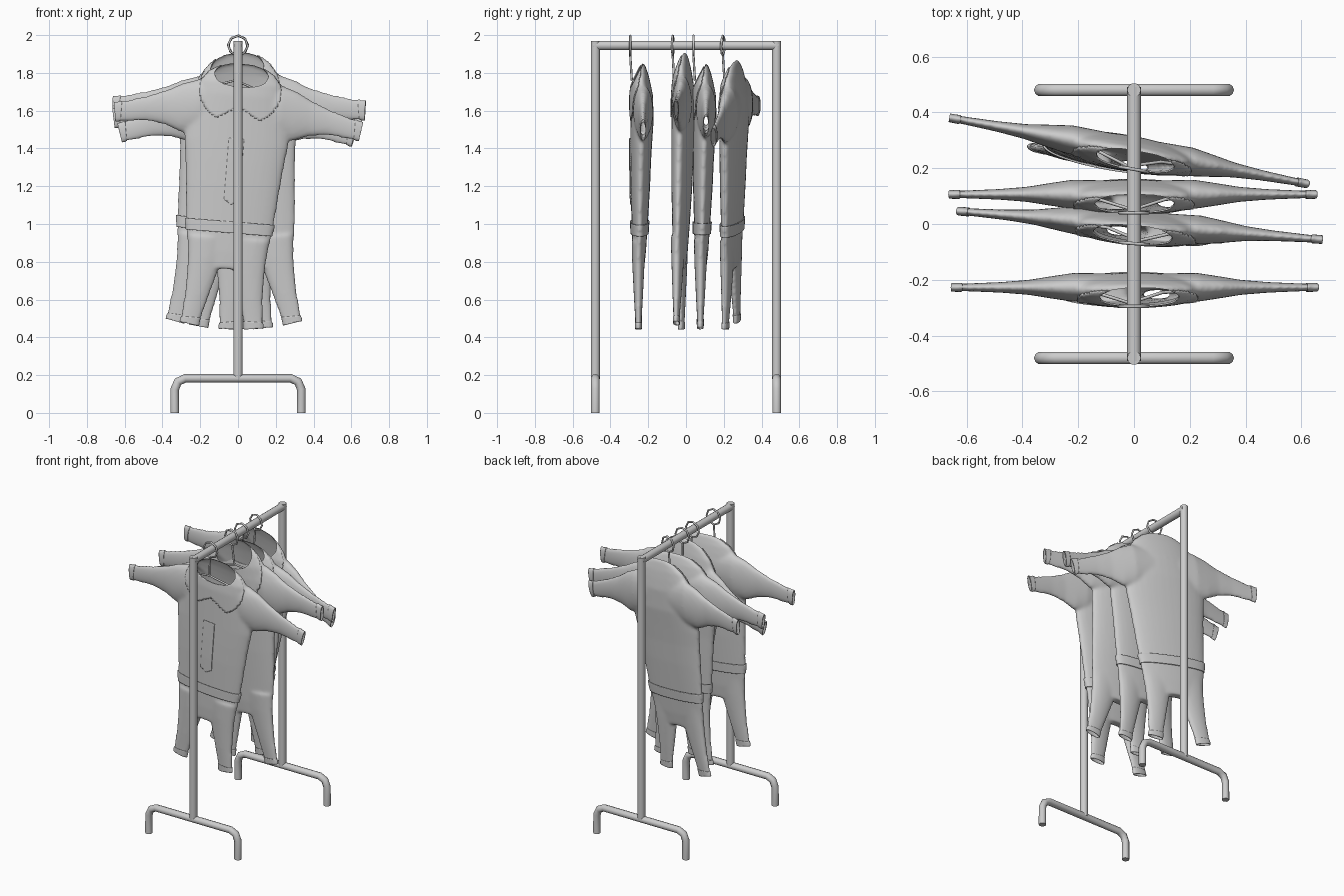
import bpy, bmesh, math
from mathutils import Matrix, Vector

if "Cube" in bpy.data.objects:
    bpy.data.objects.remove(bpy.data.objects["Cube"])

PIVOT = 1.95  # height of the rail the hangers swing on


def tube(name, pts, r, cyclic=False, res=3):
    cu = bpy.data.curves.new(name, 'CURVE')
    cu.dimensions = '3D'
    cu.bevel_depth, cu.bevel_resolution, cu.use_fill_caps = r, res, True
    sp = cu.splines.new('POLY')
    sp.points.add(len(pts) - 1)
    for p, c in zip(sp.points, pts):
        p.co = (*c, 1)
    sp.use_cyclic_u = cyclic
    ob = bpy.data.objects.new(name, cu)
    bpy.context.collection.objects.link(ob)
    return ob


def loft(bm, rings, place, n=32):
    """Closed skin through ellipses; place(ring, cos, sin) gives a point."""
    rows = []
    for ring in rings:
        rows.append([bm.verts.new(place(ring, math.cos(2 * math.pi * i / n),
                                        math.sin(2 * math.pi * i / n))) for i in range(n)])
    for a, b in zip(rows, rows[1:]):
        for i in range(n):
            j = (i + 1) % n
            bm.faces.new((a[i], a[j], b[j], b[i]))
    bm.faces.new(rows[0])
    bm.faces.new(rows[-1])


def garment_base():
    """Body, sleeves and legs fused into one soft skin."""
    bm = bmesh.new()
    # torso: z, half width, centre y, half depth
    torso = [(1.865, .06, .062, .012), (1.845, .12, .062, .02), (1.80, .185, .06, .036),
             (1.75, .22, .057, .05), (1.68, .24, .06, .06), (1.55, .275, .062, .062),
             (1.43, .278, .058, .058), (1.33, .265, .055, .055), (1.2, .252, .053, .052),
             (1.0, .234, .05, .043), (.85, .213, .047, .036), (.76, .18, .045, .028)]
    loft(bm, torso, lambda r, c, s: (r[1] * c, r[2] + r[3] * s, r[0]))
    # sleeve: x, centre z, half height, half depth
    sleeve = [(.08, 1.63, .12, .05), (.22, 1.61, .145, .052), (.30, 1.594, .132, .040),
              (.38, 1.588, .095, .027), (.48, 1.575, .068, .019), (.60, 1.55, .057, .014),
              (.69, 1.535, .054, .012)]
    # leg: z, centre x, half width, half depth
    leg = [(.92, .112, .105, .036), (.80, .117, .092, .033), (.72, .127, .08, .029),
           (.60, .145, .064, .023), (.50, .163, .056, .017), (.41, .178, .053, .014)]
    for m in (-1, 1):
        loft(bm, sleeve, lambda r, c, s: (m * r[0], .068 + r[3] * s, r[1] + r[2] * c))
        loft(bm, leg, lambda r, c, s: (m * (r[1] + r[2] * c), .043 + r[3] * s, r[0]))
    bmesh.ops.recalc_face_normals(bm, faces=bm.faces)
    me = bpy.data.meshes.new("garment_base")
    bm.to_mesh(me)
    bm.free()
    ob = bpy.data.objects.new("garment_base", me)
    bpy.context.collection.objects.link(ob)
    rm = ob.modifiers.new("fuse", 'REMESH')
    rm.mode, rm.voxel_size = 'VOXEL', .010
    sm = ob.modifiers.new("soften", 'SMOOTH')
    sm.factor, sm.iterations = .5, 8
    deps = bpy.context.evaluated_depsgraph_get()
    out = bpy.data.meshes.new_from_object(ob.evaluated_get(deps))
    bpy.data.objects.remove(ob)
    return out


def cut(bm, co, no):
    """Remove everything on the side the normal points to."""
    bmesh.ops.bisect_plane(bm, geom=bm.verts[:] + bm.edges[:] + bm.faces[:], plane_co=co,
                           plane_no=no, clear_outer=True)


def piece(name, base, matrix, top, cuts, keep=None, grow=0.0, thick=0.0):
    """Part of the garment skin, trimmed by planes and lifted off the cloth."""
    bm = bmesh.new()
    bm.from_mesh(base)
    bm.normal_update()
    for co, no in cuts:
        cut(bm, co, no)
    if keep:
        bmesh.ops.delete(bm, geom=[f for f in bm.faces if not keep(f.calc_center_median())],
                         context='FACES')
    for v, n in [(v, v.normal.copy()) for v in bm.verts]:
        v.co += n * grow
        if v.co.z > 1.7:
            v.co.z = 1.7 + (v.co.z - 1.7) * top
    for f in bm.faces:
        f.smooth = True
    me = bpy.data.meshes.new(name)
    bm.to_mesh(me)
    bm.free()
    ob = bpy.data.objects.new(name, me)
    bpy.context.collection.objects.link(ob)
    if thick:
        so = ob.modifiers.new("thickness", 'SOLIDIFY')
        so.thickness, so.offset = thick, -1
    ob.matrix_world = matrix
    return ob


# rack: posts, rail and bent feet
tube("rail", [(0, -.49, 1.945), (0, .49, 1.945)], .025)
foot = [(.335, 0), (.335, .125), (.318, .165), (.28, .183)]
for tag, y in (("front", -.48), ("back", .48)):
    tube(tag + "_post", [(0, y, .18), (0, y, 1.968)], .025)
    tube(tag + "_foot", [(-x, y, z) for x, z in foot] + [(x, y, z) for x, z in foot[::-1]], .023)

base = garment_base()
NECK = ((0, .0, 1.715), Vector((0, -.135, .06)).normalized())
HEMS = [((.648, 0, 0), (1, 0, 0)), ((-.648, 0, 0), (-1, 0, 0)), ((0, 0, .458), (0, 0, -1))]

# hook y, swing about the rail, twist, lean, sideways slip, top stretch, belt
garments = [(-.295, .08, 0, .0, .032, .9, True), (-.07, -.09, -.078, 0, -.018, 1.25, False),
            (.04, .03, 0, -.005, .007, .9, True), (.195, .127, -.18, -.022, .018, 1.0, True)]

for k, (y, swing, twist, lean, slip, top, belt) in enumerate(garments, 1):
    H = (Matrix.Translation((0, y, PIVOT)) @ Matrix.Rotation(twist, 4, 'Z')
         @ Matrix.Rotation(lean, 4, 'X') @ Matrix.Rotation(swing, 4, 'Y')
         @ Matrix.Translation((0, 0, -PIVOT)))
    M = Matrix.Translation((slip, 0, 0)) @ H
    # hanger: hook ring, stem and shoulder arms
    ring = [(.052 * math.cos(a * math.pi / 4), 0, 1.945 + .052 * math.sin(a * math.pi / 4))
            for a in range(8)]
    arms = [(-.3, .06, 1.62), (-.12, .05, 1.72), (0, .012, 1.76), (.12, .05, 1.72), (.3, .06, 1.62)]
    for part, pts, cyc in (("hook", ring, True), ("stem", [(0, 0, 1.893), (0, .008, 1.76)], False),
                           ("arms", arms, False)):
        tube(f"hanger_{part}_{k}", pts, .006, cyc, 2).matrix_world = H
    # main garment, open at neck, sleeves and legs
    piece(f"jumpsuit_{k}", base, M, top, [NECK] + HEMS)
    # wide collar around the neck
    piece(f"collar_{k}", base, M, top, [NECK],
          lambda c: (c.x / .215) ** 2 + ((c.z - 1.70) / .17) ** 2 < 1 and c.y < .06
          and (c.z > 1.54 + .8 * (.15 - abs(c.x)) ** 1.2 if abs(c.x) < .15 else True),
          .006, .006)
    # cuffs and trouser hems
    for s, side in ((1, "right"), (-1, "left")):
        piece(f"cuff_{side}_{k}", base, M, top,
              [((s * .655, 0, 1.545), (s, 0, -.15)), ((s * .62, 0, 0), (-s, 0, 0))],
              lambda c: c.z > 1.3, .003, .003)
        piece(f"hem_{side}_{k}", base, M, top,
              [((s * .16, 0, .452), (s * .15, 0, -1)), ((0, 0, .49), (0, 0, 1)),
               ((0, 0, 0), (-s, 0, 0))], None, .003, .003)
    # belt
    if belt:
        piece(f"belt_{k}", base, M, top, [((0, 0, 1.01), (0, 0, 1)), ((0, 0, .95), (0, 0, -1))],
              None, .008, .007)
    # neck tie on the first garment
    if k == 1:
        piece("neck_tie", base, M, top,
              [((.04, 0, 0), (1, 0, 0)), ((-.04, 0, 0), (-1, 0, 0)), ((0, 0, 1.45), (0, 0, 1)),
               ((0, 0, 1.1), (.6, 0, -1)), ((0, 0, 1.1), (-.6, 0, -1)), ((0, .05, 0), (0, 1, 0))],
              None, .006, .005)
bpy.data.meshes.remove(base)
